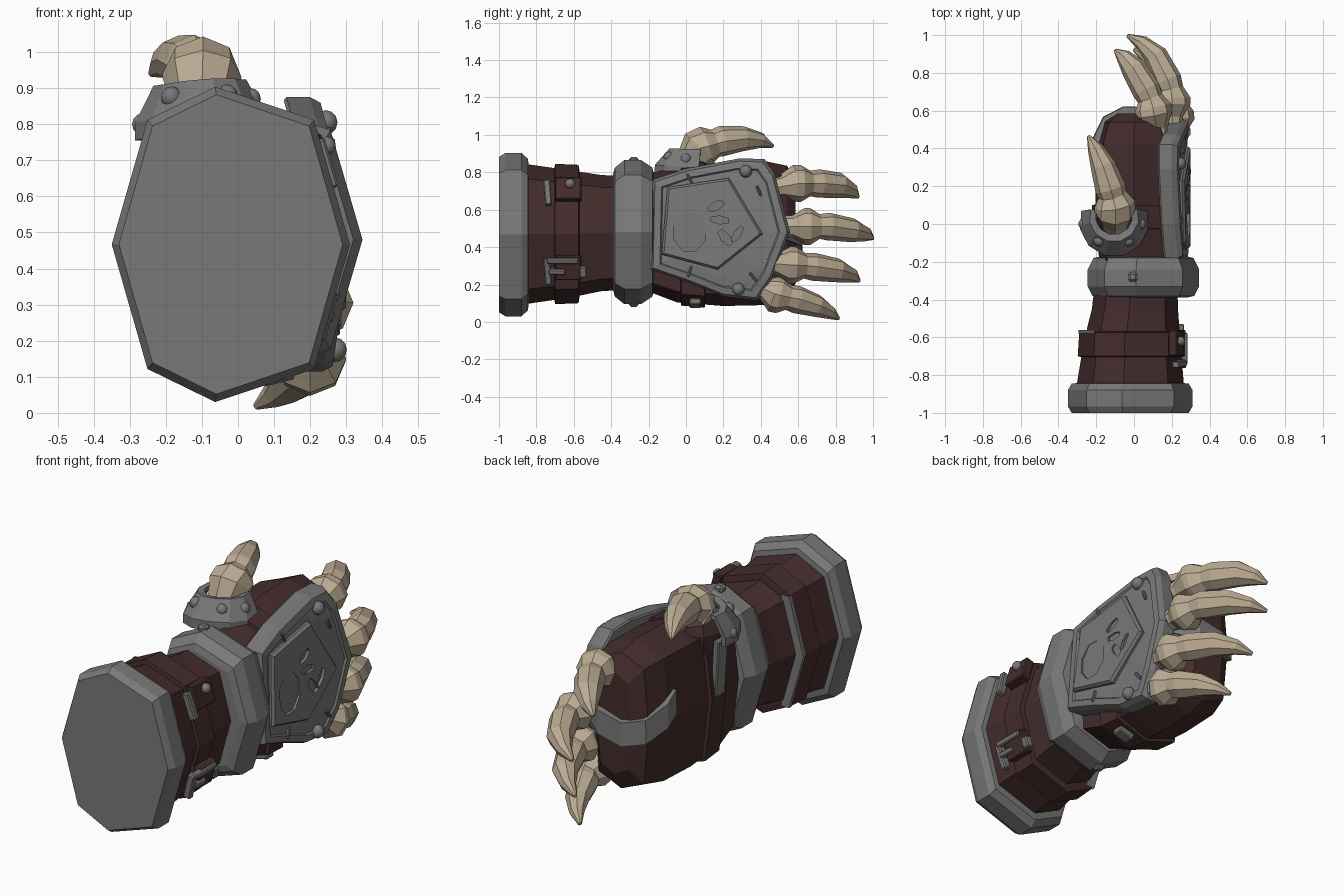
import bpy, bmesh, math
from mathutils import Vector, Matrix

if "Cube" in bpy.data.objects:
    bpy.data.objects.remove(bpy.data.objects["Cube"])

def material(name, col):
    m = bpy.data.materials.new(name)
    m.diffuse_color = (*col, 1)
    m.use_nodes = True
    m.node_tree.nodes["Principled BSDF"].inputs["Base Color"].default_value = m.diffuse_color
    return m

STEEL = material("grey_steel", (.19, .19, .19))
LEATHER = material("maroon_leather", (.058, .025, .025))
BONE = material("bone", (.50, .41, .29))

def finish(name, bm, *mats):
    bmesh.ops.recalc_face_normals(bm, faces=bm.faces)
    me = bpy.data.meshes.new(name)
    bm.to_mesh(me)
    bm.free()
    for m in mats:
        me.materials.append(m)
    ob = bpy.data.objects.new(name, me)
    bpy.context.collection.objects.link(ob)
    return ob

def loft(name, rings, mat, closed=True, caps=True):
    """Skin a list of equal-length point rings."""
    bm = bmesh.new()
    vs = [[bm.verts.new(p) for p in r] for r in rings]
    n = len(rings[0])
    for a, b in zip(vs, vs[1:]):
        for i in range(n if closed else n - 1):
            j = (i + 1) % n
            bm.faces.new((a[i], a[j], b[j], b[i]))
    if caps:
        bm.faces.new(vs[0])
        bm.faces.new(vs[-1])
    return finish(name, bm, mat)

def octagon(y, cx, hx, cz, hz, dx=.7, dz=.79, lean=.13):
    """Eight-sided cross-section across the arm."""
    shape = [(1, 0), (dx, dz), (-lean, 1), (-dx, dz), (-1, 0), (-dx, -dz), (-lean, -1), (dx, -dz)]
    return [(cx + hx * a, y, cz + hz * b) for a, b in shape]

def box(name, loc, size, mat, tilt=0, turn=0, bevel=.006):
    """Box whose local x points outward, tilted up about y and turned in its own plane."""
    bm = bmesh.new()
    bmesh.ops.create_cube(bm, size=1)
    m = (Matrix.Translation(loc) @ Matrix.Rotation(-tilt, 4, 'Y')
         @ Matrix.Rotation(turn, 4, 'X') @ Matrix.Diagonal((*size, 1)))
    bm.transform(m)
    bmesh.ops.bevel(bm, geom=bm.edges[:], offset=bevel, segments=1, affect='EDGES')
    return finish(name, bm, mat)

def rivet(name, loc, r=.03):
    bm = bmesh.new()
    bmesh.ops.create_uvsphere(bm, u_segments=10, v_segments=6, radius=r)
    bmesh.ops.translate(bm, verts=bm.verts, vec=loc)
    for f in bm.faces:
        f.smooth = True
    return finish(name, bm, STEEL)

# Forearm: end cuff, sleeve, wrist band
loft("end_cuff", [octagon(-1, -.02, .31, .467, .415), octagon(-.965, -.02, .33, .467, .437),
                  octagon(-.88, -.02, .33, .467, .437), octagon(-.845, -.02, .31, .467, .405),
                  octagon(-.84, -.02, .26, .467, .36)], STEEL)
loft("sleeve", [octagon(-.86, -.02, .285, .47, .375), octagon(-.62, -.01, .255, .47, .34),
                octagon(-.45, .005, .228, .475, .31), octagon(-.34, .01, .22, .475, .305)], LEATHER)
loft("wrist_band", [octagon(-.39, .05, .23, .48, .31), octagon(-.38, .05, .27, .48, .345),
                    octagon(-.33, .05, .295, .48, .385), octagon(-.24, .05, .295, .48, .385),
                    octagon(-.18, .05, .265, .48, .345), octagon(-.17, .05, .22, .48, .3)], STEEL)
for side, z in (("top", .862), ("bottom", .1)):
    box(f"wrist_stud_{side}", (-.005, -.28, z), (.05, .05, .04), STEEL, bevel=.012)

# Forearm strap with its metal edge and two buckles
loft("arm_strap", [octagon(-.705, -.015, .26, .47, .34), octagon(-.70, -.015, .283, .47, .375),
                   octagon(-.575, -.012, .278, .47, .37), octagon(-.57, -.012, .25, .47, .34)], LEATHER)
edge = octagon(-.58, -.012, .283, .47, .374)[3:6]
loft("strap_edge", [edge, [(x, y + .02, z) for x, y, z in edge],
                    [(x + .05, y + .02, z) for x, y, z in edge],
                    [(x + .05, y, z) for x, y, z in edge]], STEEL, closed=False, caps=False)
for label, z, s in (("upper", .69, 1), ("lower", .27, -1)):
    t = s * .28
    c = Vector((.228, -.64, z))
    up = Vector((-math.sin(t), 0, math.cos(t)))
    box(f"strap_tongue_{label}", c + Vector((0, .01, 0)) + up * .02, (.05, .14, .125), LEATHER, t)
    box(f"buckle_bar_{label}", c + Vector((.012, -.1, 0)), (.04, .035, .14), STEEL, t, turn=.08)
    if s > 0:
        rivet("strap_stud", c + Vector((.018, .02, .05)), .026)
    else:
        box("buckle_far_bar", c + Vector((.012, .09, 0)), (.04, .04, .06), STEEL, t)
        box("buckle_rail", c + up * .06 + Vector((.02, -.02, 0)), (.035, .17, .03), STEEL, t)
        box("buckle_pin", c + Vector((.02, -.05, 0)), (.04, .09, .03), STEEL, t)

# Gloved hand
loft("hand", [octagon(y, cx, hx, cz, hz, .82, .84, 0) for y, cx, hx, cz, hz in (
    (-.22, .02, .2, .48, .31), (-.05, .01, .21, .465, .36), (.2, .0, .205, .47, .385),
    (.42, .0, .2, .475, .385), (.54, .0, .16, .475, .36), (.585, .01, .1, .475, .27))], LEATHER)

# Metal trim wrapped round the curled fingers
trim = [(-.19, .37), (-.2, .45), (-.15, .56), (-.05, .615), (.08, .61), (.18, .53)]
def trim_ring(g, dz):
    return [(x * (1 + g) - g * .02, y + (g * .1 if y > .4 else 0), z + dz)
            for (x, y), z in zip(trim, (.56, .52, .46, .44, .47, .5))]
loft("finger_trim", [trim_ring(-.3, .065), trim_ring(.06, .065), trim_ring(.08, -.06),
                     trim_ring(-.3, -.06)], STEEL, closed=False, caps=False)

# Hand strap and its fittings
loft("hand_strap", [octagon(-.03, .01, .2, .46, .35, .82, .84, 0), octagon(-.025, .01, .228, .465, .378, .82, .84, 0),
                    octagon(.1, .005, .228, .465, .388, .82, .84, 0), octagon(.105, .005, .2, .465, .35, .82, .84, 0)], LEATHER)
box("palm_strap_plate", (-.215, .03, .62), (.035, .08, .3), STEEL, tilt=.06)
box("hand_buckle", (.11, .05, .1), (.09, .06, .035), STEEL, tilt=.25)

# Back-of-hand plate, bent towards top and bottom
def plate_x(z):
    return .288 - .11 * max(0, z - .48) - .16 * max(0, z - .75) - .15 * max(0, .3 - z)
outline = [(-.19, .28), (.0, .215), (.2, .135), (.38, .115), (.46, .23), (.555, .48),
           (.475, .79), (.42, .87), (.29, .875), (.0, .82), (-.18, .76)]
def plate_ring(s, d):
    ring = []
    for y, z in outline:
        y, z = .17 + (y - .17) * s, .49 + (z - .49) * s
        ring.append((plate_x(z) + d, y, z))
    return ring
loft("hand_plate", [plate_ring(.98, -.1), plate_ring(1, -.09), plate_ring(1, -.025), plate_ring(.96, 0),
                    plate_ring(.86, 0), plate_ring(.84, -.01), plate_ring(.7, -.012),
                    plate_ring(.3, -.012)], STEEL)

# Raised five-sided panel with a cut paw-shaped motif
panel = [(-.13, .36), (.17, .28), (.41, .47), (.23, .77), (-.1, .72)]
def panel_ring(s, d):
    pts = [(.12 + (y - .12) * s, .52 + (z - .52) * s) for y, z in panel]
    return [(plate_x(z) + d, y, z) for y, z in pts]
shield = loft("hand_panel", [panel_ring(1, -.05), panel_ring(1, .0), panel_ring(.95, .012)], STEEL)

def ellipse(cy, cz, ry, rz, a, x, n):
    pts = []
    for i in range(n):
        t = math.tau * (i + .5) / n
        u, v = ry * math.cos(t), rz * math.sin(t)
        pts.append((x, cy + u * math.cos(a) - v * math.sin(a), cz + u * math.sin(a) + v * math.cos(a)))
    return pts
for cy, cz, ry, rz, a, n in ((.02, .48, .09, .11, 0, 8), (.16, .62, .05, .024, .5, 6), (.18, .545, .055, .022, -.1, 6),
                             (.21, .45, .055, .025, -.9, 6), (.275, .47, .05, .02, 1.0, 6)):
    cutter = loft("motif_cutter", [ellipse(cy, cz, ry, rz, a, x, n) for x in (plate_x(cz) - .008, .35)], STEEL)
    cutter.hide_render = True
    mod = shield.modifiers.new("motif", 'BOOLEAN')
    mod.operation, mod.object, mod.solver = 'DIFFERENCE', cutter, 'EXACT'
    bpy.context.view_layer.objects.active = shield
    bpy.ops.object.modifier_apply(modifier=mod.name)
    bpy.data.objects.remove(cutter)

rivet("plate_rivet_upper", (plate_x(.805), .32, .805), .034)
rivet("plate_rivet_lower", (plate_x(.175), .28, .175), .034)
# Battle nicks standing out on the plate rim
for y, z, a in ((.02, .765, .5), (.39, .7, .4), (.02, .27, -.3), (.36, .24, .7)):
    box("plate_nick", (plate_x(z) - .006, y, z), (.018, .014, .06), STEEL, turn=a, bevel=.004)

# Claws: flared knuckle, narrow neck, curved horn
def claw(name, path, sides=8):
    pts = [Vector(p[:3]) for p in path]
    rings = []
    for i, p in enumerate(path):
        d = (pts[min(i + 1, len(pts) - 1)] - pts[max(i - 1, 0)]).normalized()
        u = d.cross(Vector((0, 0, 1))).normalized()
        v = u.cross(d)
        rings.append([pts[i] + p[3] * (u * math.cos(t) + v * math.sin(t))
                      for t in (math.tau * k / sides for k in range(sides))])
    loft(name, rings, BONE)

claw("claw_first", [(.13, .42, .71, .055), (.12, .51, .725, .06), (.105, .585, .74, .1), (.1, .615, .74, .098),
                    (.085, .665, .74, .068), (.065, .71, .74, .076), (.0, .82, .73, .068), (-.055, .885, .70, .042),
                    (-.1, .92, .668, .01)])
claw("claw_second", [(.2, .46, .51, .055), (.2, .57, .51, .06), (.2, .635, .51, .1), (.2, .665, .51, .098),
                     (.195, .715, .51, .066), (.18, .76, .51, .074), (.115, .89, .49, .064), (.04, .96, .47, .04),
                     (-.035, .998, .447, .01)])
claw("claw_third", [(.22, .40, .32, .055), (.22, .49, .31, .06), (.22, .555, .305, .1), (.22, .585, .303, .098),
                    (.21, .635, .3, .068), (.195, .68, .295, .075), (.14, .81, .275, .064), (.07, .885, .25, .04),
                    (0, .925, .22, .01)])
claw("claw_fourth", [(.2, .34, .2, .055), (.2, .42, .175, .06), (.2, .475, .15, .1), (.2, .505, .142, .098),
                     (.2, .55, .13, .068), (.185, .59, .12, .075), (.145, .70, .085, .06), (.1, .77, .05, .037),
                     (.05, .815, .018, .01)])
claw("thumb_claw", [(-.1, -.0, .80, .09), (-.1, .03, .86, .085), (-.1, .075, .93, .11), (-.103, .105, .94, .108),
                    (-.115, .155, .955, .076), (-.125, .19, .967, .082), (-.165, .31, .98, .066), (-.205, .40, .97, .042),
                    (-.24, .465, .94, .01)])

# Thumb guard: flared collar open towards the fingers
def guard_ring(r, z, cy, drop):
    ring = []
    for i in range(8):
        t = math.radians(160 + 220 / 7 * i)
        x = -.105 + r * math.cos(t)
        ring.append((x, cy + r * math.sin(t), z + drop * min(0, x + .1) - .15 * max(0, x)))
    return ring
guard = loft("thumb_guard", [guard_ring(.172, .79, .01, .2), guard_ring(.172, .835, .01, .2),
                             guard_ring(.125, .915, .035, .15), guard_ring(.1, .905, .04, .1)],
             STEEL, closed=False, caps=False)
sol = guard.modifiers.new("thickness", 'SOLIDIFY')
sol.thickness, sol.offset = .025, 0
for i, p in enumerate(((-.265, -.0, .80), (-.185, -.09, .875), (-.03, -.09, .88), (.035, .0, .87))):
    rivet(f"thumb_guard_rivet_{i + 1}", p, .03)
# Thumb socket of leather under the guard
loft("thumb_socket", [[(-.1 + r * math.cos(math.tau * k / 8), .03 + r * math.sin(math.tau * k / 8), z)
                       for k in range(8)] for r, z in ((.11, .7), (.12, .80), (.09, .87))], LEATHER)
